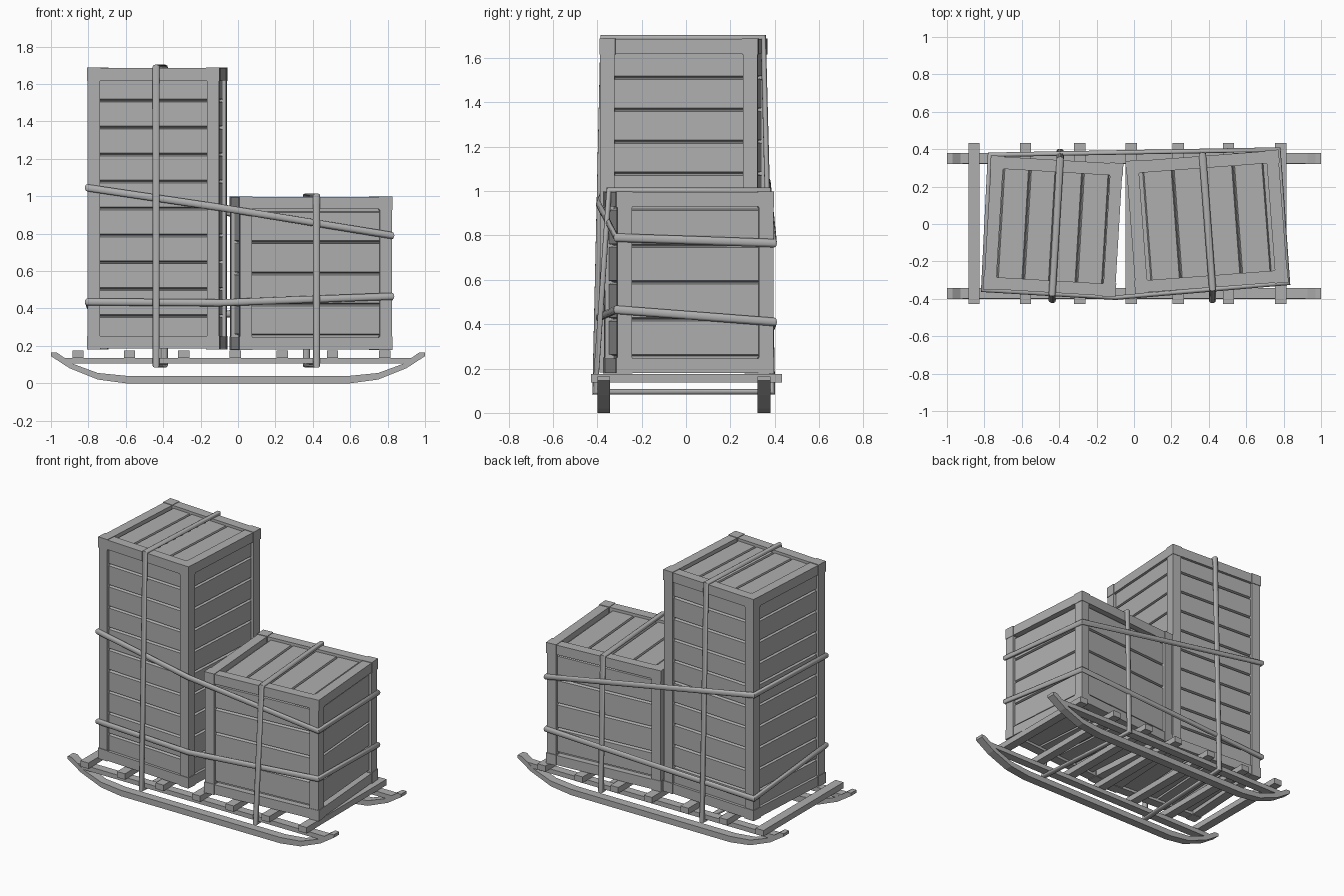
import bpy, bmesh
from math import sin, cos, pi, radians
from mathutils import Vector, Matrix

if "Cube" in bpy.data.objects:
    bpy.data.objects.remove(bpy.data.objects["Cube"])

grey = bpy.data.materials.new("dark_grey")
grey.diffuse_color = (0.43, 0.43, 0.43, 1)
grey.use_nodes = True
grey.node_tree.nodes["Principled BSDF"].inputs["Base Color"].default_value = grey.diffuse_color


def finish(name, bm, smooth=False):
    bmesh.ops.recalc_face_normals(bm, faces=bm.faces)
    me = bpy.data.meshes.new(name)
    bm.to_mesh(me)
    bm.free()
    me.materials.append(grey)
    ob = bpy.data.objects.new(name, me)
    bpy.context.collection.objects.link(ob)
    if smooth:
        bpy.ops.object.select_all(action='DESELECT')
        ob.select_set(True)
        bpy.context.view_layer.objects.active = ob
        bpy.ops.object.shade_smooth_by_angle(angle=radians(50))
    return ob


def add_box(bm, centre, size):
    m = Matrix.Translation(centre) @ Matrix.Diagonal((*size, 1))
    return bmesh.ops.create_cube(bm, size=1, matrix=m)['verts']


def extrude_profile(bm, pts, y, width):
    f = bm.faces.new([bm.verts.new((x, y - width / 2, z)) for x, z in pts])
    r = bmesh.ops.extrude_face_region(bm, geom=[f])
    vs = [g for g in r['geom'] if isinstance(g, bmesh.types.BMVert)]
    bmesh.ops.translate(bm, verts=vs, vec=(0, width, 0))


# Sled runners: upturned lower runner plus straight upper rail
low = [(0.6, 0), (0.75, 0.02), (0.9, 0.08), (1.0, 0.145)]
high = [(1.0, 0.165), (0.97, 0.165), (0.88, 0.103), (0.75, 0.055), (0.6, 0.04)]
right_half = low + high
profile = right_half + [(-x, z) for x, z in reversed(right_half)]
for side, y in (("front", -0.371), ("back", 0.351)):
    bm = bmesh.new()
    extrude_profile(bm, profile, y, 0.058)
    finish(side + "_runner", bm)
    bm = bmesh.new()
    extrude_profile(bm, [(-0.885, 0.105), (0.885, 0.105), (0.93, 0.136), (-0.93, 0.136)], y, 0.056)
    finish(side + "_rail", bm)

# Cross slats
for i, x in enumerate((-0.855, -0.58, -0.29, -0.015, 0.237, 0.505, 0.785)):
    bm = bmesh.new()
    add_box(bm, (x, 0.002, 0.156), (0.06, 0.86, 0.04))
    finish(f"cross_slat_{i + 1}", bm)


# Crates: edge frame, corner blocks and recessed planks with V-grooves on every side
BAR, RECESS, CHAMFER = 0.065, 0.018, 0.008


def crate(name, centre, size, angle, planks_up, pitch_up, pitch_top):
    place = Matrix.Translation(centre) @ Matrix.Rotation(angle, 4, 'Z')
    half = [s / 2 for s in size]
    bm = bmesh.new()
    for axis in range(3):
        a, b = [k for k in range(3) if k != axis]
        for sa in (-1, 1):
            for sb in (-1, 1):
                c, d = [0, 0, 0], [BAR] * 3
                c[a], c[b] = sa * (half[a] - BAR / 2), sb * (half[b] - BAR / 2)
                d[axis] = size[axis] - 2 * BAR + 0.01
                add_box(bm, c, d)
    for sx in (-1, 1):
        for sy in (-1, 1):
            for sz in (-1, 1):
                c = [s * (h - BAR / 2) for s, h in zip((sx, sy, sz), half)]
                add_box(bm, c, [BAR + 0.007] * 3)
    finish(name + "_frame", bm).matrix_world = place

    bm = bmesh.new()
    add_box(bm, (0, 0, 0), [s - 2 * (RECESS + 0.022) for s in size])
    # planks: wall boards stack up z, lid and floor boards stack along x
    for face_axis, stack, count, pitch in ((0, 2, planks_up, pitch_up),
                                           (1, 2, planks_up, pitch_up),
                                           (2, 0, 4, pitch_top)):
        run = 3 - face_axis - stack
        for sign in (-1, 1):
            for i in range(count):
                c, d = [0, 0, 0], [0, 0, 0]
                c[face_axis] = sign * (half[face_axis] - RECESS - 0.0125)
                c[stack] = (i - (count - 1) / 2) * pitch
                d[face_axis], d[stack] = 0.025, pitch
                d[run] = size[run] - 2 * BAR + 0.04
                for v in add_box(bm, c, d):
                    if v.co[face_axis] * sign > c[face_axis] * sign:
                        v.co[stack] += CHAMFER if v.co[stack] < c[stack] else -CHAMFER
    finish(name + "_planks", bm).matrix_world = place
    return place


tall = crate("tall_crate", (-0.432, -0.012, 0.935), (0.703, 0.71, 1.50),
             radians(-3.4), 10, 0.144, 0.142)
short = crate("short_crate", (0.39, 0.012, 0.588), (0.815, 0.705, 0.815),
              radians(4.3), 4, 0.166, 0.162)


# Straps: flattened oval section swept round a closed loop with mitred corners
def strap(name, pts, across, sides=12, wide=0.019, thin=0.012):
    pts = [Vector(p) for p in pts]
    across = Vector(across).normalized()
    bm = bmesh.new()
    rings, n = [], len(pts)
    for i, p in enumerate(pts):
        n0 = (p - pts[i - 1]).cross(across).normalized()
        n1 = (pts[(i + 1) % n] - p).cross(across).normalized()
        m = (n0 + n1) / (1 + n0.dot(n1))
        rings.append([bm.verts.new(p + across * wide * cos(2 * pi * k / sides)
                                   + m * thin * sin(2 * pi * k / sides))
                      for k in range(sides)])
    for i in range(n):
        r, q = rings[i], rings[(i + 1) % n]
        for k in range(sides):
            j = (k + 1) % sides
            bm.faces.new((r[k], r[j], q[j], q[k]))
    finish(name, bm, smooth=True)


# Straps tying each crate down round the sled
for name, place, dx, hy, hz in (("tall_tie_strap", tall, 0.016, 0.362, 0.757),
                                ("short_tie_strap", short, 0.003, 0.36, 0.415)):
    f, b = place @ Vector((dx, -hy, hz)), place @ Vector((dx, hy, hz))
    strap(name, [f, b, (b.x, 0.39, 0.095), (f.x, -0.41, 0.095)],
          place.to_3x3() @ Vector((1, 0, 0)))

# Straps binding both crates together
corners = [(-0.806, -0.352), (-0.099, -0.394), (0.823, -0.315), (0.772, 0.398), (-0.77, 0.37)]
for name, heights in (("upper_band", (1.045, 0.94, 0.79, 0.765, 1.04)),
                      ("lower_band", (0.435, 0.43, 0.465, 0.41, 0.337))):
    strap(name, [(x, y, z) for (x, y), z in zip(corners, heights)], (0, 0, 1))
